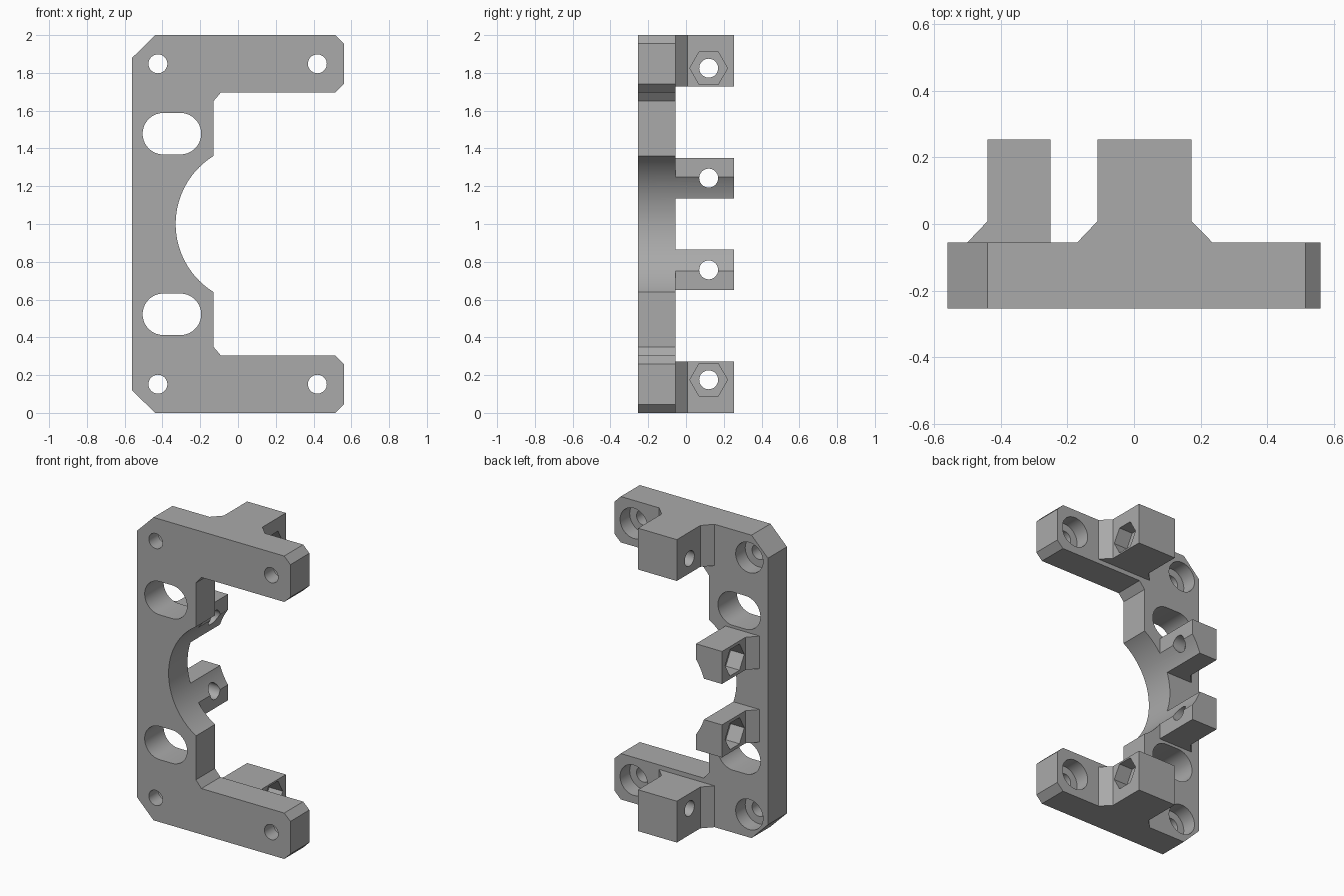
import bpy, bmesh, math

if "Cube" in bpy.data.objects:
    bpy.data.objects.remove(bpy.data.objects["Cube"], do_unlink=True)

FRONT, PLATE_BACK, BACK = -0.253, -0.055, 0.253
MID = 1.0            # height of the mirror plane
BOLT_Y = 0.12

grey = bpy.data.materials.new("plain grey")
grey.use_nodes = True
grey.diffuse_color = (0.4, 0.4, 0.4, 1)
grey.node_tree.nodes["Principled BSDF"].inputs["Base Color"].default_value = (0.4, 0.4, 0.4, 1)


def circle(u, v, r, n=40, stretch=0.0):
    """Regular polygon; stretch pulls its halves apart along u into a slot."""
    pts = []
    for i in range(n):
        a = 2 * math.pi * (i + (0.5 if stretch else 0)) / n
        shift = math.copysign(stretch, math.cos(a)) if stretch else 0
        pts.append((u + shift + r * math.cos(a), v + r * math.sin(a)))
    return pts


def prism(bm, pts, axis, lo, hi):
    """Extrude a 2D outline along the named axis."""
    place = {"x": lambda u, v, d: (d, u, v),
             "y": lambda u, v, d: (u, d, v),
             "z": lambda u, v, d: (u, v, d)}[axis]
    a = [bm.verts.new(place(u, v, lo)) for u, v in pts]
    b = [bm.verts.new(place(u, v, hi)) for u, v in pts]
    bm.faces.new(a)
    bm.faces.new(b[::-1])
    n = len(pts)
    for i in range(n):
        j = (i + 1) % n
        bm.faces.new((a[i], b[i], b[j], a[j]))


def make_object(name, bm):
    bmesh.ops.recalc_face_normals(bm, faces=bm.faces)
    mesh = bpy.data.meshes.new(name)
    bm.to_mesh(mesh)
    bm.free()
    mesh.materials.append(grey)
    obj = bpy.data.objects.new(name, mesh)
    bpy.context.collection.objects.link(obj)
    return obj


# C-shaped plate: upper half outline, mirrored to the lower half
half = [(-0.13, 0.65), (-0.09, 0.697), (0.515, 0.697), (0.56, 0.74), (0.56, 0.955),
        (0.515, 1.0), (-0.44, 1.0), (-0.56, 0.88)]
outline = [(x, MID + h) for x, h in half] + [(x, MID - h) for x, h in reversed(half)]
bm = bmesh.new()
prism(bm, outline, "y", FRONT, PLATE_BACK)
bracket = make_object("bracket", bm)

# Lugs on the back, rooted inside the plate, with flared feet
root, flare = -0.15, 0.008
arm_lug = [(-0.17, root), (0.235, root), (0.235, PLATE_BACK), (0.173, flare),
           (0.173, BACK), (-0.11, BACK), (-0.11, flare), (-0.17, PLATE_BACK)]
spine_lug = [(-0.50, root), (-0.25, root), (-0.25, BACK), (-0.44, BACK),
             (-0.44, flare), (-0.50, PLATE_BACK)]
lugs, bore, through, pockets = (bmesh.new() for _ in range(4))
for s in (1, -1):
    def span(h0, h1):
        return sorted((MID + s * h0, MID + s * h1))
    prism(lugs, arm_lug, "z", *span(0.727, 1.0))
    prism(lugs, spine_lug, "z", *span(0.135, 0.35))

    # Screw holes with counterbores behind
    for x in (-0.424, 0.42):
        z = MID + s * 0.848
        prism(through, circle(x, z, 0.05), "y", -0.4, 0.0)
        prism(pockets, circle(x, z, 0.1), "y", PLATE_BACK - 0.1, 0.1)
    # Slots in the spine
    prism(through, circle(-0.35, MID + s * 0.478, 0.11, 48, 0.045), "y", -0.4, 0.0)
    # Cross bolt holes with hexagonal nut pockets
    arm_z, spine_z = MID + s * 0.825, MID + s * 0.243
    prism(through, circle(BOLT_Y, arm_z, 0.05), "x", -0.3, 0.35)
    prism(through, circle(BOLT_Y, spine_z, 0.05), "x", -0.6, -0.1)
    prism(pockets, circle(BOLT_Y, arm_z, 0.1, 6), "x", 0.073, 0.3)
    prism(pockets, circle(BOLT_Y, spine_z, 0.1, 6), "x", -0.6, -0.34)

# Large round clearance through spine and inner lugs
prism(bore, circle(0.094, MID, 0.424, 128), "y", -0.4, 0.4)

# Combine everything into one solid
helpers = []
for name, shape, op in (("lugs", lugs, "UNION"), ("round_clearance", bore, "DIFFERENCE"),
                        ("through_holes", through, "DIFFERENCE"),
                        ("pockets", pockets, "DIFFERENCE")):
    tool = make_object(name, shape)
    tool.hide_render = True
    helpers.append(tool)
    mod = bracket.modifiers.new(name, "BOOLEAN")
    mod.operation = op
    mod.solver = "EXACT"
    mod.object = tool

bpy.context.view_layer.update()
solid = bpy.data.meshes.new_from_object(
    bracket.evaluated_get(bpy.context.evaluated_depsgraph_get()))
bracket.modifiers.clear()
bracket.data = solid
for tool in helpers:
    bpy.data.objects.remove(tool, do_unlink=True)

# Smooth the round walls, keep machined edges sharp
bpy.ops.object.select_all(action="DESELECT")
bracket.select_set(True)
bpy.context.view_layer.objects.active = bracket
bpy.ops.object.shade_smooth_by_angle(angle=math.radians(30))
